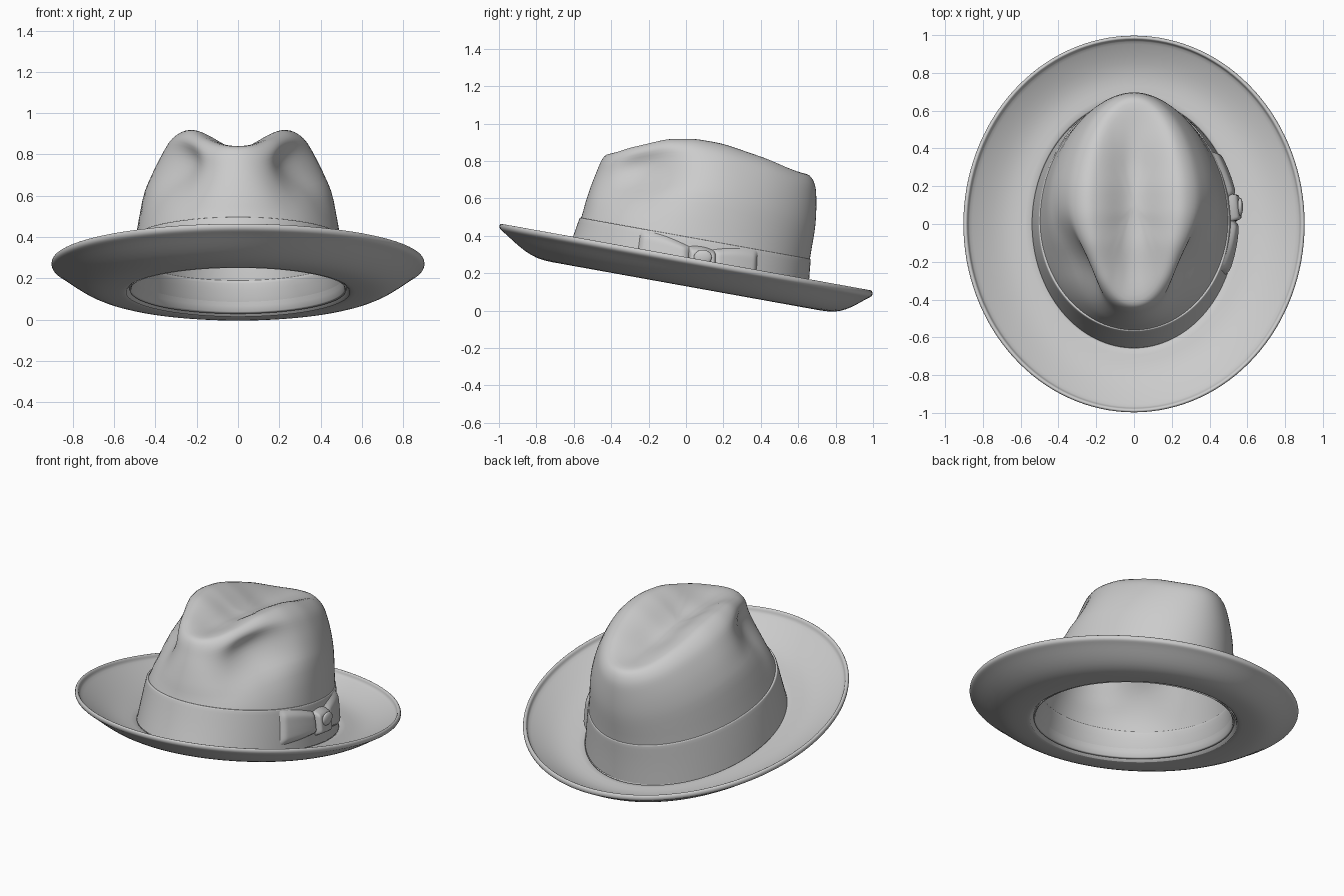
import bpy, bmesh
from math import sin, cos, pi, exp, radians

if "Cube" in bpy.data.objects:
    bpy.data.objects.remove(bpy.data.objects["Cube"])

N = 64
TILT = 0.18          # the hat tips down toward the back


def interp(table, v):
    if v <= table[0][0]:
        return table[0][1:]
    for a, b in zip(table, table[1:]):
        if v <= b[0]:
            f = (v - a[0]) / (b[0] - a[0])
            return tuple(p + (q - p) * f for p, q in zip(a[1:], b[1:]))
    return table[-1][1:]


def egg(t, hw, yf, yb, yc):
    c = cos(t)
    return hw * sin(t), yc - c * ((yc - yf) if c > 0 else (yb - yc))


# Head opening outline by height: w, half width, front y, back y
HEAD = [(.13, .54, -.66, .65), (.28, .523, -.605, .657), (.40, .503, -.567, .668)]


def head_point(w, t, off=0.0):
    hw, yf, yb = interp(HEAD, w)
    x, y = egg(t, hw + off, yf - off, yb + off, 0)
    return x, y, w - TILT * y


def head_ring(w, off=0.0):
    return [head_point(w, 2 * pi * i / N, off) for i in range(N)]


def finish(name, bm, levels):
    bmesh.ops.recalc_face_normals(bm, faces=bm.faces)
    me = bpy.data.meshes.new(name)
    bm.to_mesh(me)
    bm.free()
    for p in me.polygons:
        p.use_smooth = True
    ob = bpy.data.objects.new(name, me)
    bpy.context.collection.objects.link(ob)
    if levels:
        m = ob.modifiers.new("smooth", 'SUBSURF')
        m.levels = m.render_levels = levels
    return ob


def loft(name, rings, wrap=True, closed=False, pole=None, levels=1):
    bm = bmesh.new()
    vs = [[bm.verts.new(p) for p in r] for r in rings]
    pairs = list(zip(vs, vs[1:])) + ([(vs[-1], vs[0])] if closed else [])
    for a, b in pairs:
        n = len(a)
        for i in range(n if wrap else n - 1):
            j = (i + 1) % n
            bm.faces.new((a[i], a[j], b[j], b[i]))
    if pole:
        c = bm.verts.new(pole)
        r = vs[-1]
        for i in range(len(r)):
            bm.faces.new((r[i], r[(i + 1) % len(r)], c))
    return finish(name, bm, levels)


# Brim: closed section from head opening to rolled edge (fraction outward, height)
SECTION = [(0, .133), (.06, .13), (.25, .13), (.42, .137), (.58, .158), (.75, .195),
           (.9, .234), (.96, .247), (1.0, .256), (1.012, .27), (1.0, .285), (.97, .288),
           (.945, .28), (.938, .262), (.9, .252), (.7, .208), (.45, .166), (.22, .15), (-.03, .15)]


def brim_ring(s, w):
    out = []
    for i in range(N):
        t = 2 * pi * i / N
        x = (.54 + .362 * s) * sin(t)
        y = -(.66 + .336 * s) * cos(t)
        out.append((x, y, w - TILT * y))
    return out


loft("brim", [brim_ring(s, w) for s, w in SECTION], closed=True)

# Crown: ridge height and centre crease depth along y
RIDGE = [(-.45, .845), (-.3, .897), (-.1, .934), (.05, .93), (.2, .903),
         (.45, .822), (.64, .742), (.7, .715)]
CREASE = [(-.43, .01), (-.25, .075), (0, .12), (.3, .105), (.5, .055), (.66, 0)]

# Shoulder rings: drop below ridge, half width, front y, back y, pinch
SHOULDER = [(.325, .47, -.553, .685, .1), (.27, .451, -.54, .692, .22),
            (.225, .433, -.525, .696, .32), (.17, .408, -.506, .698, .38),
            (.125, .382, -.488, .698, .36), (.085, .357, -.472, .697, .26),
            (.05, .33, -.46, .693, .14), (.014, .28, -.44, .675, .1),
            (0, .238, -.415, .65, .1)]


def top_point(x, y):
    return interp(RIDGE, y)[0] - interp(CREASE, y)[0] * exp(-(x / .145) ** 2)


def shoulder_ring(drop, hw, yf, yb, pinch, s=1.0):
    out = []
    for i in range(N):
        x, y = egg(2 * pi * i / N, hw, yf, yb, .1 * (1 - drop / .4))
        x *= 1 - pinch * exp(-((y + .26) / .22) ** 2)
        x, y = x * s, .1 + (y - .1) * s
        fade = max(0, 1 - drop / .1)
        z = interp(RIDGE, y)[0]
        out.append((x, y, z + (top_point(x, y) - z) * fade - drop))
    return out


rings = [head_ring(w, -.006) for w in (.14, .22, .3, .385)]
rings += [shoulder_ring(*r) for r in SHOULDER]
rings += [shoulder_ring(*SHOULDER[-1], s=s) for s in (.85, .7, .55, .4, .25, .12)]
crown = loft("crown", rings, pole=(0, .1, top_point(0, .1)), levels=0)
sol = crown.modifiers.new("felt", 'SOLIDIFY')
sol.thickness, sol.offset = .018, -1
sub = crown.modifiers.new("smooth", 'SUBSURF')
sub.levels = sub.render_levels = 1

# Ribbon around the crown and sweatband inside it
loft("ribbon", [head_ring(w, o) for w, o in
                ((.145, .002), (.27, .001), (.385, .001), (.393, .0), (.396, -.004), (.394, -.012))])
loft("sweatband", [head_ring(w, o) for w, o in
                   ((.131, .004), (.137, -.002), (.16, -.018), (.22, -.028), (.3, -.03), (.303, -.024))])


# Bow: puffed patches laid on the ribbon, on the right side
def bow_patch(name, t0, t1, low, high, puff):
    rows = []
    n, m = 12, 10
    for i in range(n + 1):
        u = i / n
        lo, hi = (a + (b - a) * u for a, b in (low, high))
        arch = .012 * sin(pi * u)
        p = puff[0] + (puff[1] - puff[0]) * u
        row = []
        for j in range(m + 1):
            v = j / m
            off = p * min(1, 2.2 * sin(pi * v)) ** .5 * (0 if i in (0, n) else 1)
            row.append(head_point(lo + (hi + arch - lo) * v,
                                  radians(t0 + (t1 - t0) * u), off))
        rows.append(row)
    return loft(name, rows, wrap=False)


bow_patch("bow_front_loop", 65, 92, (.18, .22), (.388, .345), (.02, .03))
bow_patch("bow_back_loop", 102, 125, (.22, .18), (.35, .388), (.03, .02))
bow_patch("bow_knot", 91, 104, (.2, .2), (.345, .345), (.042, .042))

# Round button on the knot
bpy.ops.mesh.primitive_uv_sphere_add(segments=24, ring_count=12, radius=1,
                                     location=(.562, .09, .285))
button = bpy.context.object
button.name = "bow_button"
button.scale = (.015, .048, .04)
for p in button.data.polygons:
    p.use_smooth = True
